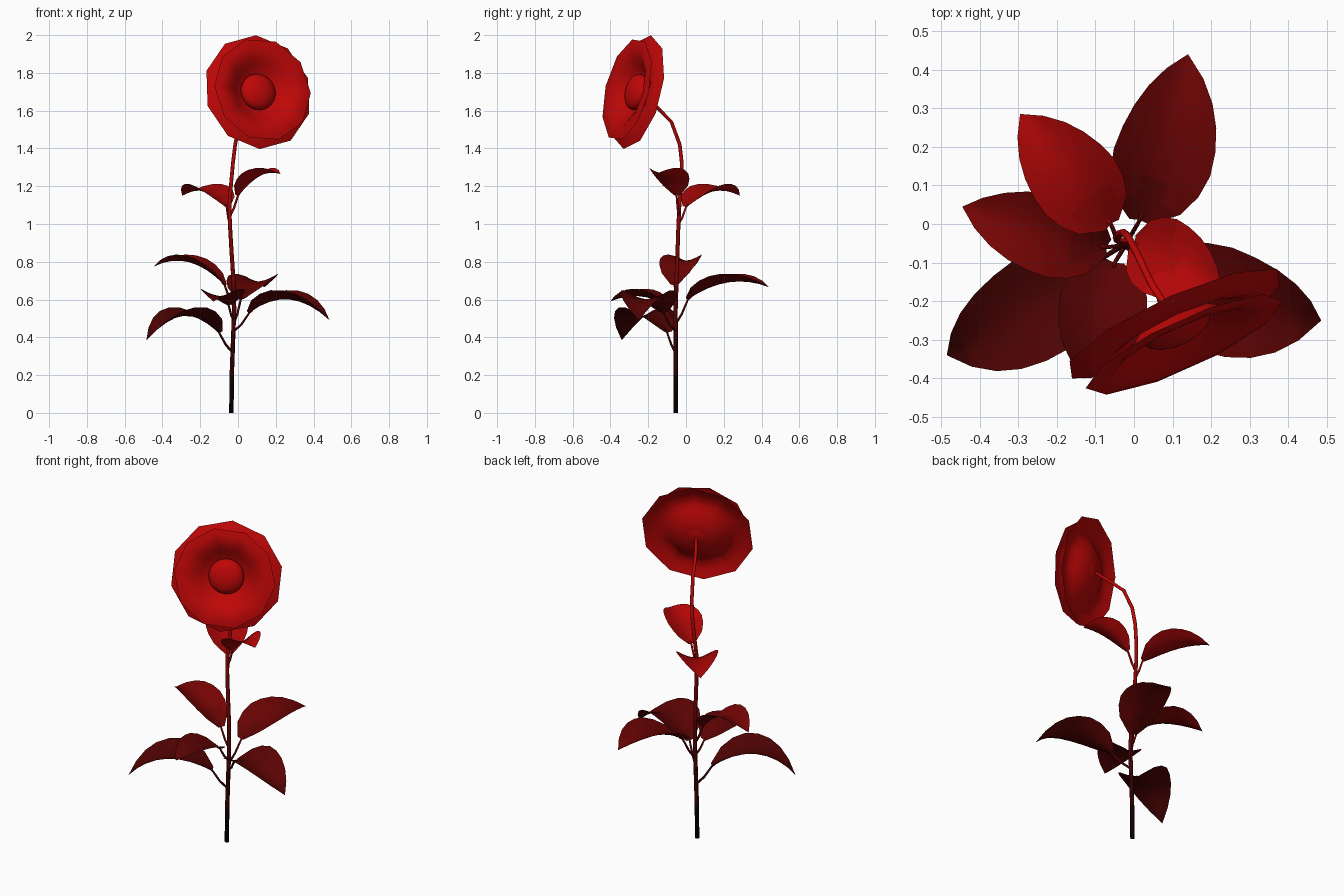
import bpy, bmesh, math
from mathutils import Vector as V

if "Cube" in bpy.data.objects:
    bpy.data.objects.remove(bpy.data.objects["Cube"])

mats = {}

def tint(level):
    # red that fades to black towards the ground
    if level not in mats:
        k = level / 14
        m = bpy.data.materials.new("red_%02d" % level)
        m.diffuse_color = (0.52 * k ** 1.9 + 0.001, 0.002 * k, 0.002 * k, 1)
        m.use_nodes = True
        m.node_tree.nodes["Principled BSDF"].inputs["Base Color"].default_value = m.diffuse_color
        mats[level] = m
    return mats[level]

def finish(name, bm):
    bmesh.ops.remove_doubles(bm, verts=bm.verts, dist=1e-5)
    me = bpy.data.meshes.new(name)
    slots = {}
    for f in bm.faces:
        f.smooth = True
        level = max(0, min(14, round(f.calc_center_median().z / 1.4 * 14)))
        if level not in slots:
            slots[level] = len(slots)
            me.materials.append(tint(level))
        f.material_index = slots[level]
    bm.to_mesh(me)
    bm.free()
    ob = bpy.data.objects.new(name, me)
    bpy.context.collection.objects.link(ob)
    return ob

def skin(bm, rows, closed):
    vs = [[bm.verts.new(p) for p in row] for row in rows]
    n = len(rows[0])
    for a, b in zip(vs, vs[1:]):
        for j in range(n if closed else n - 1):
            k = (j + 1) % n
            bm.faces.new((a[j], a[k], b[k], b[j]))
    return vs

def tube(name, pts, r0, r1, sides=8):
    pts = [V(p) for p in pts]
    rows = []
    for i, p in enumerate(pts):
        d = (pts[min(i + 1, len(pts) - 1)] - pts[max(i - 1, 0)]).normalized()
        a = d.cross(V((0.8, 0.6, 0.05))).normalized()
        b = d.cross(a)
        r = r0 + (r1 - r0) * i / (len(pts) - 1)
        rows.append([p + r * (a * math.cos(t) + b * math.sin(t))
                     for t in [2 * math.pi * j / sides for j in range(sides)]])
    bm = bmesh.new()
    vs = skin(bm, rows, True)
    bm.faces.new(vs[0])
    bm.faces.new(vs[-1])
    bmesh.ops.recalc_face_normals(bm, faces=bm.faces)
    return finish(name, bm)

# stem
stem = [(-.035, -.055, 0), (-.033, -.055, .2), (-.025, -.055, .42), (-.02, -.055, .55),
        (-.024, -.05, .7), (-.034, -.045, .85), (-.043, -.04, 1.0), (-.045, -.035, 1.1),
        (-.037, -.025, 1.21), (-.027, -.022, 1.32), (-.015, -.033, 1.42), (.008, -.077, 1.54),
        (.045, -.155, 1.62), (.09, -.225, 1.69)]
tube("stem", stem, .012, .009)

def stem_at(z):
    for a, b in zip(stem, stem[1:]):
        if a[2] <= z <= b[2]:
            return V(a).lerp(V(b), (z - a[2]) / (b[2] - a[2]))

# leaves: base, tip, arch height, sideways bow (x, y), half width, stem height
WIDTH = [.2, .7, .91, 1, .96, .85, .66, .38, 0]

def leaf(i, base, tip, arch, bow, half, zs):
    base, tip = V(base), V(tip)
    ctrl = (base + tip) / 2 + V((bow[0], bow[1], 0))
    ctrl.z = arch
    side = (tip - base).cross(V((0, 0, 1))).normalized()
    rows = []
    for k, w in enumerate(WIDTH):
        s = k / (len(WIDTH) - 1)
        p = base * (1 - s) ** 2 + ctrl * 2 * s * (1 - s) + tip * s * s
        d = ((ctrl - base) * (1 - s) + (tip - ctrl) * s).normalized()
        up = side.cross(d)
        rows.append([p + side * half * w * x + up * half * .36 * w * abs(x) ** 1.6
                     for x in (-1, -.66, -.33, 0, .33, .66, 1)])
    bm = bmesh.new()
    skin(bm, rows, False)
    finish("leaf_%d" % i, bm)
    # leaf stalk
    a = stem_at(zs)
    m = (a + base) / 2 + V((0, 0, -.012))
    q = base + (ctrl - base) * .08
    tube("leaf_stalk_%d" % i, [a, a.lerp(m, .6), m, m.lerp(base, .6), base, q], .007, .005, 6)

leaves = [
    ((-.10, -.10, .425), (-.485, -.34, .385), .62, (0, -.045), .135, .32),
    ((-.07, -.06, .675), (-.445, .045, .775), .87, (0, -.02), .108, .56),
    ((.015, .01, .60), (.14, .44, .665), .75, (.03, 0), .13, .47),
    ((-.05, -.10, .57), (-.13, -.40, .59), .655, (0, 0), .115, .49),
    ((.06, -.12, .53), (.485, -.25, .49), .69, (0, -.06), .14, .43),
    ((-.06, .0, 1.09), (-.295, .285, 1.15), 1.225, (0, 0), .115, 1.0),
    ((.0, -.05, 1.15), (.225, -.16, 1.265), 1.30, (0, 0), .105, 1.04),
]
for i, data in enumerate(leaves, 1):
    leaf(i, *data)

# flower frame: faces front right, tilted slightly up
C = V((.105, -.258, 1.698))
N = V((.41, -.884, .225)).normalized()
S = V((0, 0, 1)).cross(N).normalized()
U = N.cross(S)

def lathe(name, profile, sides, turn=0):
    rows = [[C + N * t + r * (U * math.cos(a) + S * math.sin(a))
             for a in [turn + 2 * math.pi * j / sides for j in range(sides)]]
            for r, t in profile]
    bm = bmesh.new()
    skin(bm, rows, True)
    bmesh.ops.remove_doubles(bm, verts=bm.verts, dist=1e-5)
    bmesh.ops.recalc_face_normals(bm, faces=bm.faces)
    return finish(name, bm)

# two ten-sided petal rings
lathe("back_petals", [(.008, -.04), (.06, -.037), (.12, -.022), (.16, .002), (.19, .022),
                      (.22, .031), (.265, .022), (.31, 0)], 10, math.radians(4))
lathe("front_petals", [(.008, -.025), (.06, -.022), (.10, -.01), (.14, .018), (.175, .045),
                       (.21, .062), (.245, .067), (.28, .061)], 10, math.radians(22))

# domed flower centre
dome = [(.098 * math.sin(a), .005 + .05 * math.cos(a))
        for a in [math.pi * k / 12 for k in range(13)]]
lathe("flower_centre", dome, 24)
